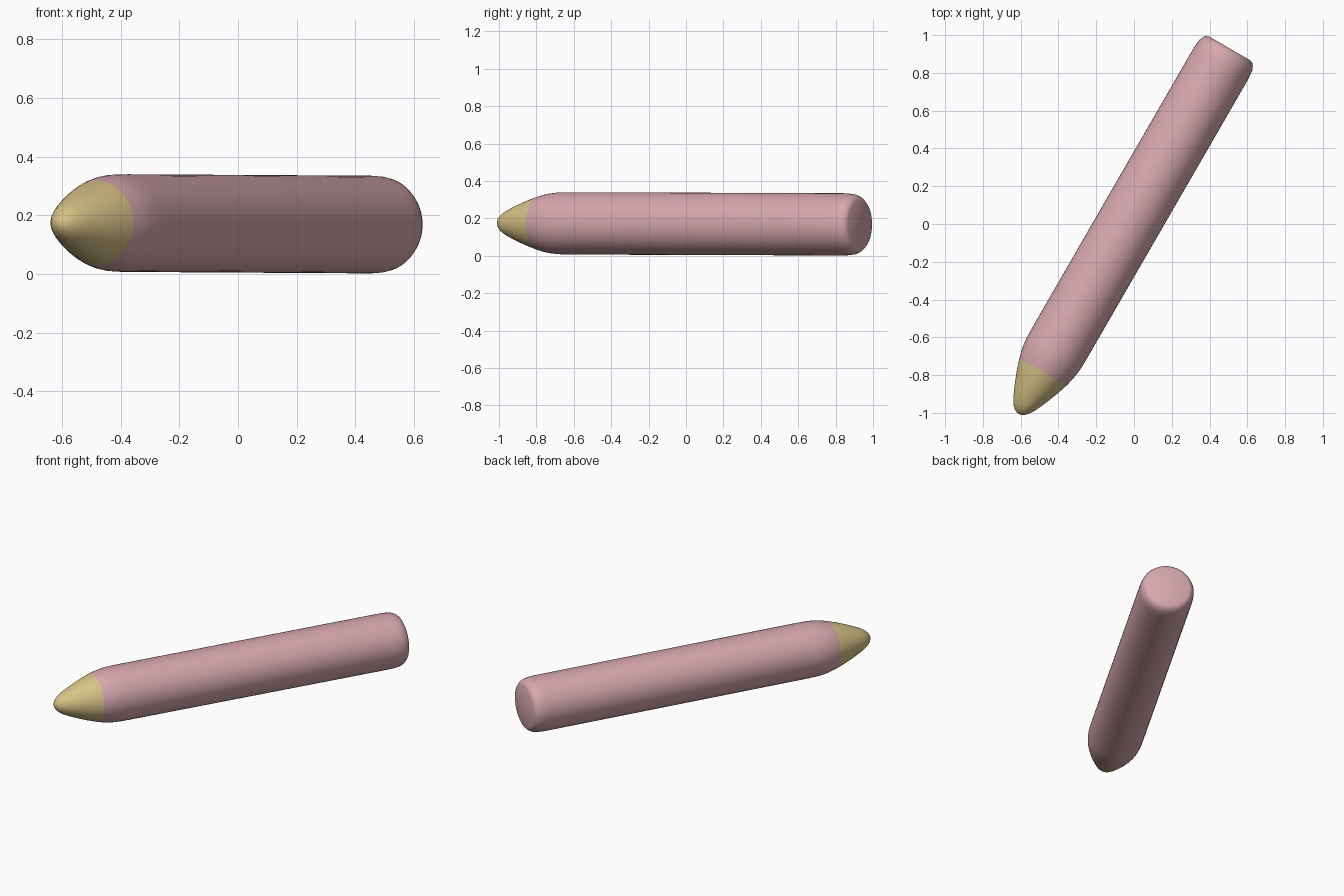
import bpy, bmesh, math
from mathutils import Vector

if "Cube" in bpy.data.objects:
    bpy.data.objects.remove(bpy.data.objects["Cube"])

SIDES = 48
AXIS = Vector((0.5, 0.866, -0.003)).normalized()
CENTRE = Vector((-0.0225, 0.013, 0.171))

# Profiles as (distance along axis, radius)
tip = [(-1.176, 0.0), (-1.173, 0.016), (-1.164, 0.031), (-1.148, 0.047), (-1.122, 0.064),
       (-1.08, 0.084), (-1.03, 0.105), (-0.975, 0.126), (-0.92, 0.144)]
body = [(-0.885, 0.153), (-0.85, 0.160), (-0.81, 0.1645), (-0.77, 0.166), (-0.70, 0.1665),
        (0.95, 0.1665), (0.99, 0.165), (1.02, 0.161), (1.04, 0.152), (1.052, 0.141),
        (1.058, 0.128), (1.058, 0.0)]


def material(name, colour):
    mat = bpy.data.materials.new(name)
    mat.diffuse_color = (*colour, 1)
    mat.use_nodes = True
    mat.node_tree.nodes["Principled BSDF"].inputs["Base Color"].default_value = mat.diffuse_color
    return mat


# Crayon: one revolved surface, pointed at the front and flat at the back
bm = bmesh.new()
points = [bm.verts.new((r, 0, s)) for s, r in tip + body]
edges = [bm.edges.new(pair) for pair in zip(points, points[1:])]
bmesh.ops.spin(bm, geom=points + edges, cent=(0, 0, 0), axis=(0, 0, 1),
               angle=math.tau, steps=SIDES, use_duplicate=False)
bmesh.ops.remove_doubles(bm, verts=bm.verts[:], dist=0.0005)
bmesh.ops.recalc_face_normals(bm, faces=bm.faces[:])

# Gold tip, pink body
for face in bm.faces:
    face.smooth = True
    face.material_index = 1 if face.calc_center_median().z < tip[-1][0] else 0

mesh = bpy.data.meshes.new("crayon")
bm.to_mesh(mesh)
bm.free()
mesh.materials.append(material("pink_body", (0.68, 0.39, 0.42)))
mesh.materials.append(material("gold_tip", (0.68, 0.54, 0.24)))

# Lay the crayon diagonally on the ground
crayon = bpy.data.objects.new("crayon", mesh)
bpy.context.collection.objects.link(crayon)
crayon.rotation_euler = AXIS.to_track_quat('Z', 'Y').to_euler()
crayon.location = CENTRE
bpy.context.view_layer.objects.active = crayon
crayon.select_set(True)
bpy.ops.object.shade_smooth_by_angle(angle=math.radians(40))
